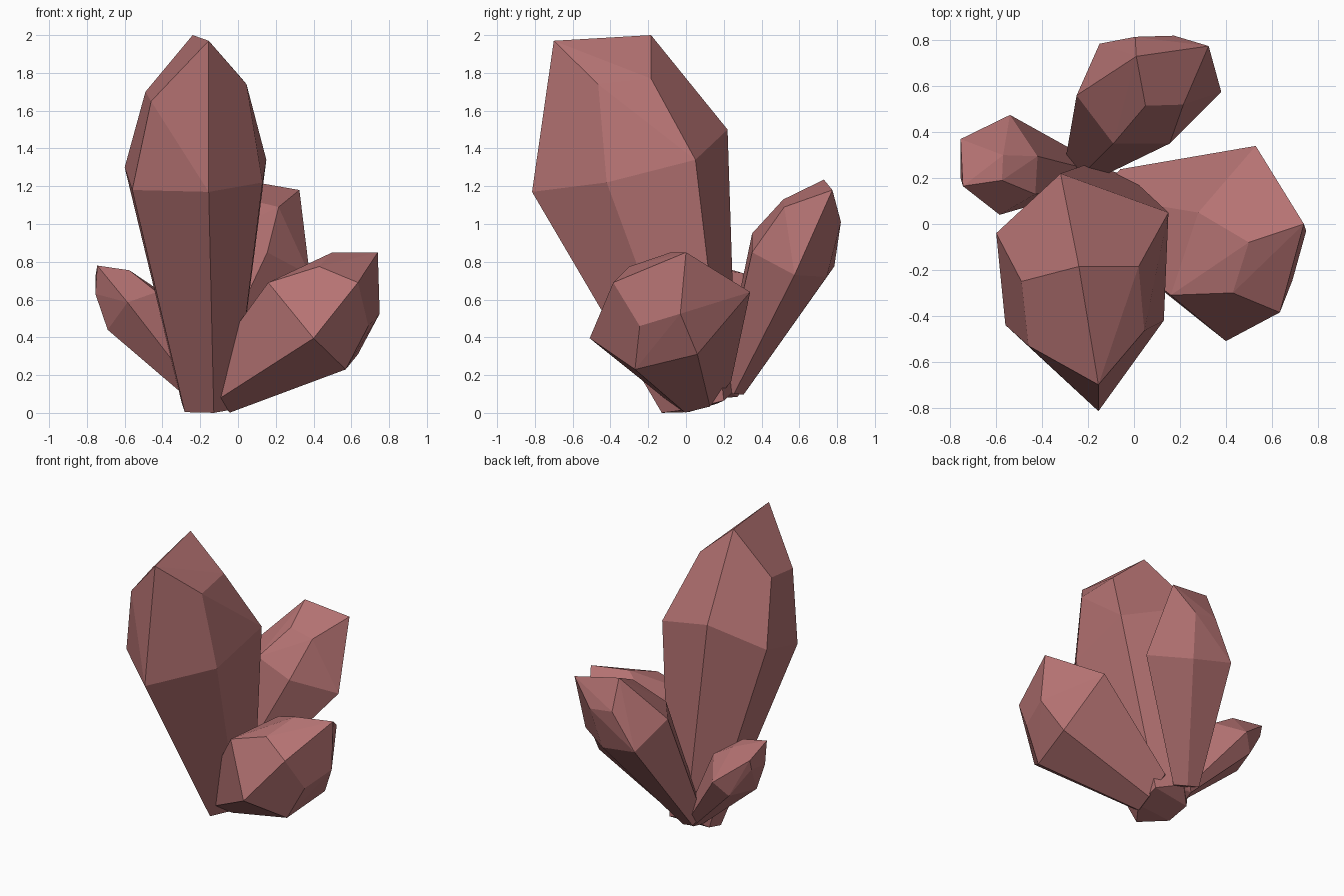
import bpy, bmesh
from math import radians
from mathutils import Vector

rose = bpy.data.materials.new("dusty rose")
rose.diffuse_color = (0.46, 0.17, 0.17, 1)


def crystal(name, waist, crown, foot, scale):
    """Six-sided shard: small foot (shrunken waist), wide waist, faceted crown."""
    waist = [Vector(p) for p in waist]
    mid = sum(waist, Vector()) / len(waist)
    base = [Vector(foot) + (p - mid) * scale for p in waist]
    for p in base:
        p.z = max(p.z, 0)
    bm = bmesh.new()
    for p in base + waist + [Vector(c) for c in crown]:
        bm.verts.new(p)
    res = bmesh.ops.convex_hull(bm, input=bm.verts)
    loose = [v for v in bm.verts if not v.link_faces]
    bmesh.ops.delete(bm, geom=loose, context='VERTS')
    # merge nearly flat triangles into clean facets
    bmesh.ops.dissolve_limit(bm, angle_limit=radians(4), verts=bm.verts, edges=bm.edges)
    bmesh.ops.recalc_face_normals(bm, faces=bm.faces)
    me = bpy.data.meshes.new(name)
    bm.to_mesh(me)
    bm.free()
    me.materials.append(rose)
    bpy.context.collection.objects.link(bpy.data.objects.new(name, me))


# tall shard leaning to the front
crystal("tall_crystal",
        [(-.155, -.815, 1.17), (.13, -.42, 1.22), (.15, .05, 1.34),
         (-.32, .22, 1.50), (-.60, -.04, 1.30), (-.56, -.44, 1.18)],
        [(-.155, -.70, 1.97), (.045, -.465, 1.74), (.02, -.185, 1.77),
         (-.24, -.185, 2.0), (-.49, -.25, 1.70), (-.46, -.53, 1.65)],
        (-.155, .09, .044), .38)

# wide shard leaning right
crystal("right_crystal",
        [(.40, -.51, .395), (.57, -.27, .23), (.635, .06, .31),
         (.53, .34, .64), (.28, .05, .745), (.16, -.31, .69)],
        [(.635, -.385, .69), (.69, -.245, .46), (.75, -.03, .525),
         (.74, 0, .85), (.50, -.08, .85), (.43, -.30, .775)],
        (-.10, .06, .11), .4)

# medium shard leaning back
crystal("back_crystal",
        [(.155, .35, .85), (.38, .575, .73), (.13, .745, .72),
         (-.15, .785, .775), (-.25, .56, .95), (-.09, .35, .95)],
        [(.215, .52, 1.09), (.325, .775, 1.18), (.175, .82, 1.01),
         (.005, .815, 1.03), (.01, .73, 1.235), (.05, .515, 1.13)],
        (-.22, .25, .13), .3)

# small shard leaning left
crystal("left_crystal",
        [(-.585, .04, .585), (-.69, .20, .44), (-.62, .41, .45),
         (-.54, .475, .55), (-.42, .295, .65), (-.43, .13, .64)],
        [(-.745, .165, .78), (-.755, .20, .63), (-.755, .35, .65),
         (-.755, .37, .72), (-.57, .30, .74), (-.575, .19, .755)],
        (-.22, .22, .12), .35)
